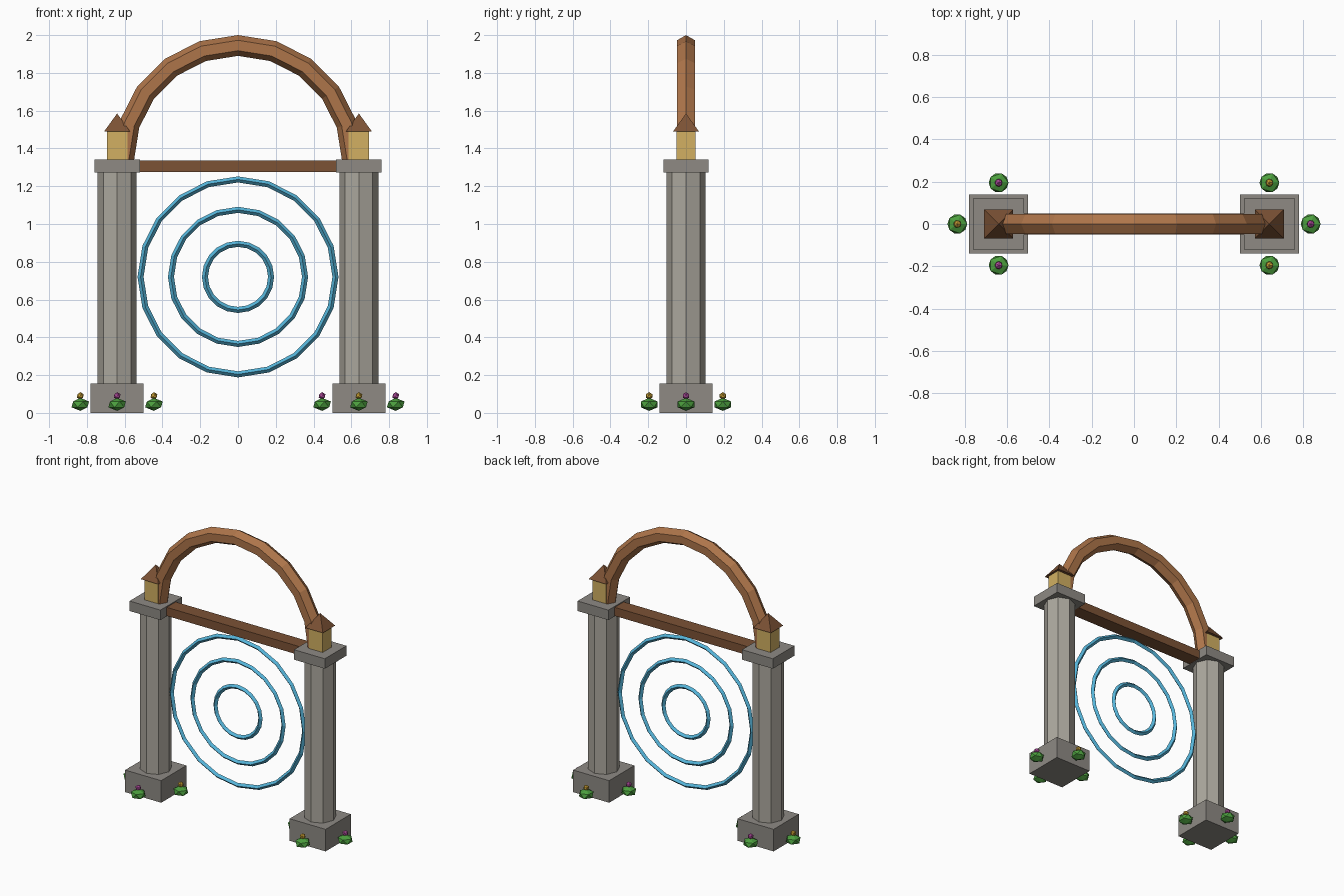
import bpy, bmesh
from math import pi, sin, cos
from mathutils import Matrix, Vector

if "Cube" in bpy.data.objects:
    bpy.data.objects.remove(bpy.data.objects["Cube"], do_unlink=True)


def material(name, hex_code):
    srgb = [int(hex_code[i:i + 2], 16) / 255 for i in (0, 2, 4)]
    colour = [c / 12.92 if c <= 0.04 else ((c + 0.055) / 1.055) ** 2.4 for c in srgb] + [1]
    mat = bpy.data.materials.new(name)
    mat.use_nodes = True
    mat.diffuse_color = colour
    mat.node_tree.nodes["Principled BSDF"].inputs["Base Color"].default_value = colour
    return mat


PALE_STONE = material("pale_stone", "aba79d")
GREY_STONE = material("grey_stone", "8e8a84")
WOOD = material("warm_wood", "ae754a")
DARK_WOOD = material("dark_wood", "7c5235")
GOLD = material("lantern_gold", "d2b062")
BLUE = material("ring_blue", "55b4d9")
GREEN = material("leaf_green", "4c9f3e")
YELLOW = material("flower_yellow", "cfa436")
PURPLE = material("flower_purple", "b84fa4")


def finish(name, bm, mat, location=(0, 0, 0)):
    bmesh.ops.recalc_face_normals(bm, faces=bm.faces)
    mesh = bpy.data.meshes.new(name)
    bm.to_mesh(mesh)
    bm.free()
    mesh.materials.append(mat)
    obj = bpy.data.objects.new(name, mesh)
    obj.location = location
    bpy.context.collection.objects.link(obj)
    return obj


def box(name, mat, centre, size):
    bm = bmesh.new()
    bmesh.ops.create_cube(bm, size=1)
    bmesh.ops.scale(bm, vec=size, verts=bm.verts)
    return finish(name, bm, mat, centre)


def cone(name, mat, x, z0, z1, r0, r1, sides, turn=0):
    bm = bmesh.new()
    bmesh.ops.create_cone(bm, cap_ends=True, segments=sides, radius1=r0, radius2=r1,
                          depth=z1 - z0, matrix=Matrix.Rotation(turn, 4, "Z"))
    return finish(name, bm, mat, (x, 0, (z0 + z1) / 2))


def ball(name, mat, location, radius, detail, flatten=1):
    bm = bmesh.new()
    bmesh.ops.create_icosphere(bm, subdivisions=detail, radius=radius)
    bmesh.ops.scale(bm, vec=(1, 1, flatten), verts=bm.verts)
    return finish(name, bm, mat, location)


def hoop(name, mat, z, radius, tube, segments, sides, arc=2 * pi):
    """Faceted tube swept round the y axis; open ends are capped."""
    bm = bmesh.new()
    closed = arc > 6
    loops = []
    for i in range(segments if closed else segments + 1):
        a = arc * i / segments
        loop = []
        for j in range(sides):
            t = 2 * pi * j / sides
            r = radius + tube * cos(t)
            loop.append(bm.verts.new((r * cos(a), tube * sin(t), r * sin(a))))
        loops.append(loop)
    for i in range(segments):
        a, b = loops[i], loops[(i + 1) % len(loops)]
        for j in range(sides):
            k = (j + 1) % sides
            bm.faces.new((a[j], a[k], b[k], b[j]))
    if not closed:
        bm.faces.new(loops[0])
        bm.faces.new(loops[-1])
    return finish(name, bm, mat, (0, 0, z))


PILLAR_X = 0.64

# Pillars with lanterns, and flowers round each base
for side, s in (("left", 1), ("right", -1)):
    x = s * PILLAR_X
    box(f"{side}_base", GREY_STONE, (x, 0, 0.0775), (0.28, 0.28, 0.155))
    cone(f"{side}_column", PALE_STONE, x, 0.15, 1.275, 0.103, 0.103, 8)
    box(f"{side}_capital", GREY_STONE, (x, 0, 1.307), (0.24, 0.24, 0.07))
    box(f"{side}_lantern", GOLD, (x, 0, 1.415), (0.108, 0.1, 0.15))
    cone(f"{side}_lantern_roof", DARK_WOOD, x, 1.49, 1.585, 0.097, 0, 4, pi / 4)
    for i in range(4):
        spot = Vector((x, 0, 0)) + 0.195 * Vector((cos(i * pi / 2), sin(i * pi / 2), 0))
        ball(f"{side}_bush_{i}", GREEN, spot + Vector((0, 0, 0.045)), 0.052, 1, 0.66)
        petal = PURPLE if (i % 2 == 0) == (s > 0) else YELLOW
        ball(f"{side}_flower_{i}", petal, spot + Vector((0, 0, 0.09)), 0.02, 1)

# Cross beam and arch
box("cross_beam", DARK_WOOD, (0, 0, 1.305), (1.06, 0.1, 0.06))
hoop("arch", WOOD, 1.34, 0.605, 0.055, 10, 6, pi)

# Concentric rings hung between the pillars
for label, radius in (("outer", 0.516), ("middle", 0.355), ("inner", 0.175)):
    hoop(f"{label}_ring", BLUE, 0.72, radius, 0.016, 20, 4)
